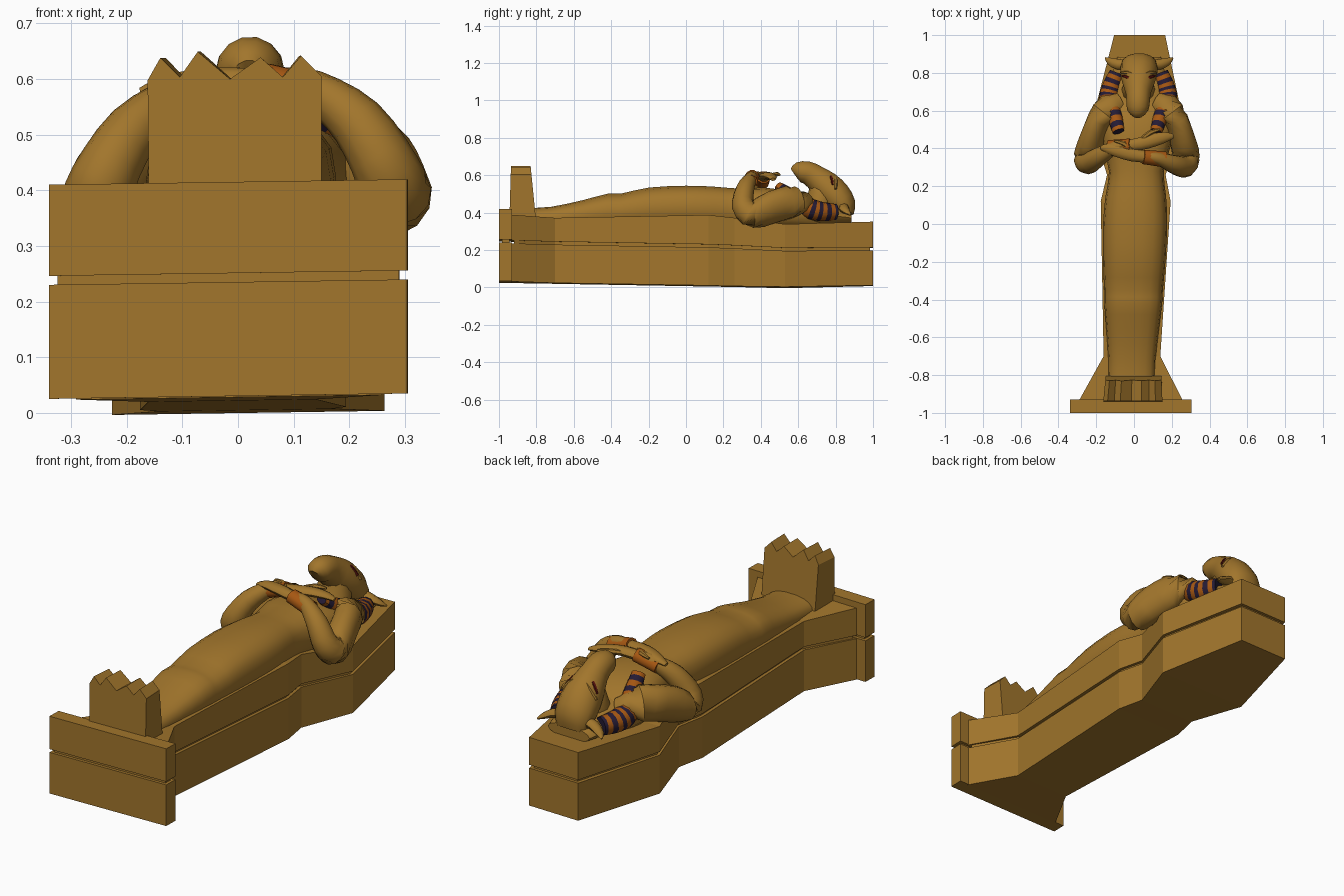
import bpy, bmesh, math
from mathutils import Vector

if "Cube" in bpy.data.objects:
    bpy.data.objects.remove(bpy.data.objects["Cube"])


def material(name, rgb):
    m = bpy.data.materials.new(name)
    m.diffuse_color = (*rgb, 1)
    m.use_nodes = True
    m.node_tree.nodes["Principled BSDF"].inputs["Base Color"].default_value = m.diffuse_color
    return m


GOLD = material("gold", (0.36, 0.18, 0.025))
ORANGE = material("orange", (0.38, 0.095, 0.006))
BLUE = material("dark_blue", (0.018, 0.011, 0.035))
RED = material("dark_red", (0.10, 0.006, 0.004))


def finish(name, bm, mats=(GOLD,), smooth=None):
    bmesh.ops.recalc_face_normals(bm, faces=bm.faces)
    # the whole piece lies slightly askew
    for v in bm.verts:
        x, y, z = v.co
        v.co = (x + 0.006 + 0.024 * y, y, z + 0.015 * x)
    me = bpy.data.meshes.new(name)
    bm.to_mesh(me)
    bm.free()
    ob = bpy.data.objects.new(name, me)
    bpy.context.collection.objects.link(ob)
    for m in mats:
        me.materials.append(m)
    if smooth:
        bpy.ops.object.select_all(action='DESELECT')
        ob.select_set(True)
        bpy.context.view_layer.objects.active = ob
        bpy.ops.object.shade_smooth_by_angle(angle=math.radians(smooth))
    return ob


def skin(bm, rings, stripe=False):
    n = len(rings[0])
    rows = [[bm.verts.new(p) for p in r] for r in rings]
    for k, (a, b) in enumerate(zip(rows, rows[1:])):
        for i in range(n):
            j = (i + 1) % n
            f = bm.faces.new((a[i], a[j], b[j], b[i]))
            f.material_index = k % 2 if stripe else 0
    bm.faces.new(rows[0][::-1])
    bm.faces.new(rows[-1])


def slab(name, stations, lo, hi, inset=0.0):
    # station: y, half width, heights; lo and hi are (column, offset)
    bm = bmesh.new()
    rings = []
    for k, s in enumerate(stations):
        y = s[0] - inset * (k == 0) + inset * (k == len(stations) - 1)
        w, a, b = s[1] - inset, s[lo[0]] + lo[1], s[hi[0]] + hi[1]
        rings.append([(-w, y, a), (w, y, a), (w, y, b), (-w, y, b)])
    skin(bm, rings)
    return finish(name, bm)


def catmull(pts, steps):
    vs = [Vector(p) for p in pts]
    out = []
    for i in range(len(vs) - 1):
        a, b, c, d = vs[max(i - 1, 0)], vs[i], vs[i + 1], vs[min(i + 2, len(vs) - 1)]
        for s in range(steps):
            t = s / steps
            out.append(0.5 * (2 * b + (c - a) * t + (2 * a - 5 * b + 4 * c - d) * t * t
                              + (3 * b - a - 3 * c + d) * t ** 3))
    return out + [vs[-1]]


def tube(name, pts, ref=(0, 0, 1), n=12, steps=2, mats=(GOLD,), sq=1.0, fixed=None, smooth=45, mirror=1):
    # pts: x, y, z, half width across, half thickness along ref
    rows = catmull([Vector((p[0] * mirror, *p[1:])) for p in pts], steps)
    P = [Vector(r[:3]) for r in rows]
    rings = []
    for i, r in enumerate(rows):
        t = Vector(fixed) if fixed else (P[min(i + 1, len(P) - 1)] - P[max(i - 1, 0)]).normalized()
        side = t.cross(Vector(ref)).normalized()
        up = side.cross(t)
        ring = []
        for k in range(n):
            a = 2 * math.pi * k / n
            c, s = math.cos(a), math.sin(a)
            c, s = math.copysign(abs(c) ** sq, c), math.copysign(abs(s) ** sq, s)
            ring.append(P[i] + side * c * r[3] + up * s * r[4])
        rings.append(ring)
    bm = bmesh.new()
    skin(bm, rings, len(mats) > 1)
    return finish(name, bm, mats, smooth)


# Coffin: lower box, lid and the recessed core between them
outline = [(1.0, .135, .01, .205, .35), (.53, .245, .0, .20, .335), (.26, .155, .005, .215, .37),
           (.12, .185, .008, .22, .385), (-.70, .15, .022, .235, .37), (-.935, .275, .028, .24, .385)]
board = [(-.93, .322, .03, .243, .415), (-1.0, .322, .03, .243, .415)]
for label, st in (("coffin", outline), ("foot_board", board)):
    slab(label + "_lower", st, (2, 0), (3, -.008))
    slab(label + "_lid", st, (3, .008), (4, 0))
    slab(label + "_core", st, (3, -.03), (3, .03), inset=.015)

# Wrapped body: y, half width, top height
body = [(-.86, .125, .425), (-.72, .125, .432), (-.55, .14, .468), (-.42, .153, .502), (-.35, .155, .502),
        (-.2, .165, .535), (0, .17, .545), (.15, .16, .54), (.28, .145, .53), (.42, .18, .535),
        (.56, .195, .51), (.66, .16, .46), (.76, .09, .42)]
tube("wrapped_body", [(0, y, (z + .30) / 2, w, (z - .30) / 2) for y, w, z in body],
     fixed=(0, 1, 0), n=18, sq=.8)

# Feet: upright block with a toothed upper edge
prof = [(-.155, .34), (.155, .34), (.155, .602), (.118, .64), (.085, .602), (.045, .638), (-.01, .60),
        (-.068, .65), (-.10, .605), (-.135, .64), (-.158, .60)]
bm = bmesh.new()
skin(bm, [[(x * k + .012, y0 + (z - .34) * lean, z) for x, z in prof]
          for y0, lean, k in ((-.945, .03, 1), (-.80, -.10, .95))])
finish("feet", bm)

# Arms, cuffs and hands
for side, s, dy, dz in (("right", 1, 0, 0), ("left", -1, .06, -.005)):
    def sh(rows):
        return [(x, y + dy * k, z + dz, a, b) for x, y, z, a, b, k in rows]
    tube(side + "_arm", sh([(.10, .64, .43, .05, .06, 0), (.18, .59, .46, .065, .085, 0),
                            (.235, .46, .425, .068, .09, 0), (.262, .36, .385, .07, .075, 0),
                            (.255, .305, .43, .06, .06, .3), (.20, .315, .52, .05, .05, .7),
                            (.12, .345, .58, .035, .035, 1), (.07, .355, .59, .03, .028, 1)]),
         ref=(.5 * s, -1, .3), mirror=s, steps=3)
    tube(side + "_cuff", sh([(.15, .342, .565, .042, .036, 1), (.035, .355, .595, .038, .034, 1)]),
         mirror=s, steps=1, mats=(ORANGE,), n=10)
    tube(side + "_hand", sh([(.05, .355, .592, .03, .024, 1), (-.02, .365, .60, .034, .022, 1),
                             (-.09, .385, .60, .035, .02, 1), (-.15, .40, .592, .027, .015, 1),
                             (-.19, .405, .58, .012, .008, 1)]), mirror=s, n=10)
    tube(side + "_thumb", sh([(-.02, .385, .60, .012, .012, 1), (-.07, .425, .61, .014, .012, 1),
                              (-.12, .44, .605, .006, .006, 1)]), mirror=s, n=6)

# Headdress backing
tube("headdress", [(0, .885, .37, .115, .035), (0, .80, .38, .14, .055), (0, .70, .39, .165, .07),
                   (0, .60, .40, .165, .08), (0, .52, .42, .13, .08)], fixed=(0, 1, 0), n=14)

# Animal head with raised muzzle
tube("head", [(0, .87, .38, .075, .03), (0, .845, .43, .095, .07), (0, .80, .49, .098, .085),
              (0, .745, .545, .085, .082), (0, .69, .59, .066, .068), (0, .645, .615, .062, .062),
              (0, .60, .615, .055, .055), (0, .58, .605, .03, .035)], ref=(0, .6, 1), n=14)
tube("throat", [(0, .70, .40, .09, .08), (0, .72, .48, .085, .075), (0, .71, .55, .06, .05)],
     ref=(0, 1, 0), n=12)

for side, s in (("right", 1), ("left", -1)):
    # Ears
    tube(side + "_ear", [(.06, .845, .43, .025, .025), (.11, .845, .42, .028, .022),
                         (.155, .862, .40, .02, .014), (.178, .88, .385, .004, .004)], mirror=s, n=8)
    # Striped lappets of the headdress
    tube(side + "_lappet", [(.115, .80, .40, .042, .045), (.145, .72, .405, .052, .052),
                            (.155, .65, .425, .052, .055), (.125, .58, .475, .042, .045),
                            (.10, .49, .545, .032, .02)], ref=(.25 * s, .3, 1), mirror=s, n=10, steps=4,
         mats=(BLUE, ORANGE), smooth=40)
    # Eyes and brows
    tube(side + "_eye", [(.03, .765, .602, .006, .008), (.055, .775, .585, .011, .012),
                         (.085, .785, .548, .005, .008)], mirror=s, n=6, mats=(RED,))
    tube(side + "_brow", [(.015, .785, .595, .008, .01), (.055, .80, .57, .012, .014),
                          (.092, .80, .525, .006, .008)], mirror=s, n=6)
